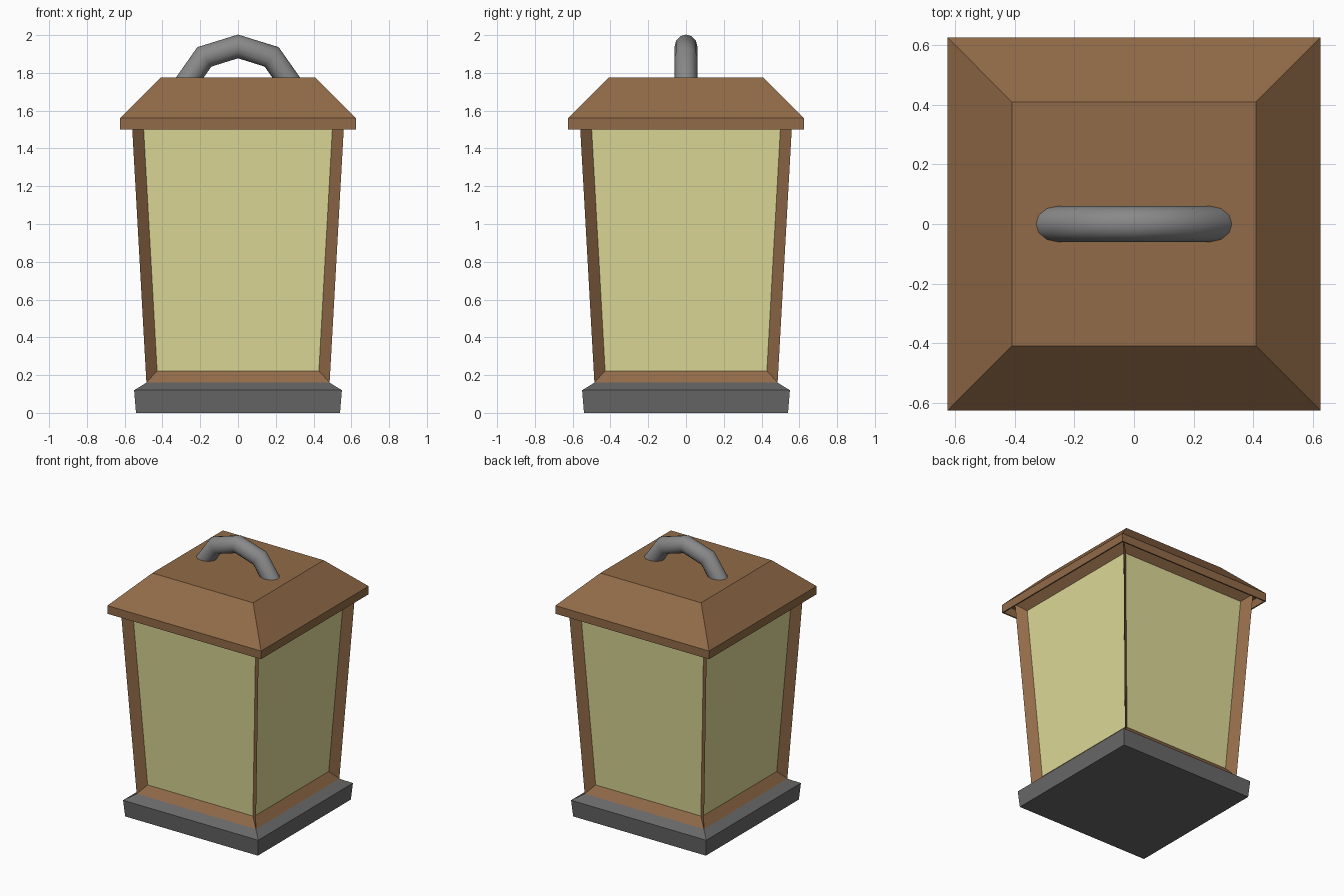
import bpy, bmesh, math
from mathutils import Vector

if "Cube" in bpy.data.objects:
    bpy.data.objects.remove(bpy.data.objects["Cube"])


def material(name, rgb):
    m = bpy.data.materials.new(name)
    m.diffuse_color = (*rgb, 1)
    m.use_nodes = True
    m.node_tree.nodes["Principled BSDF"].inputs["Base Color"].default_value = m.diffuse_color
    return m


WOOD = material("brown wood", (0.285, 0.146, 0.065))
GLASS = material("pale yellow glass", (0.73, 0.70, 0.31))
STONE = material("dark grey", (0.138, 0.138, 0.138))
IRON = material("mid grey metal", (0.25, 0.25, 0.25))


def finish(name, bm, *mats):
    bmesh.ops.recalc_face_normals(bm, faces=bm.faces)
    me = bpy.data.meshes.new(name)
    bm.to_mesh(me)
    bm.free()
    for m in mats:
        me.materials.append(m)
    ob = bpy.data.objects.new(name, me)
    bpy.context.collection.objects.link(ob)
    return ob


def bridge(bm, rings):
    """Join closed rings of points with quads and cap both ends."""
    vs = [[bm.verts.new(p) for p in r] for r in rings]
    n = len(vs[0])
    sides = []
    for a, b in zip(vs, vs[1:]):
        for i in range(n):
            j = (i + 1) % n
            sides.append(bm.faces.new((a[i], a[j], b[j], b[i])))
    bm.faces.new(vs[0][::-1])
    bm.faces.new(vs[-1])
    return sides


def square(h, z):
    return [(-h, -h, z), (h, -h, z), (h, h, z), (-h, h, z)]


def stack(profile):
    bm = bmesh.new()
    sides = bridge(bm, [square(h, z) for h, z in profile])
    return bm, sides


# Base plinth with sloped top edge
bm, _ = stack([(0.54, 0), (0.55, 0.12), (0.485, 0.16)])
finish("base", bm, STONE)

# Tapered body: each side becomes a frame with a recessed glass panel
bm, sides = stack([(0.485, 0.16), (0.563, 1.56)])
bmesh.ops.recalc_face_normals(bm, faces=bm.faces)
bmesh.ops.inset_individual(bm, faces=sides, thickness=0.06, depth=-0.05,
                           use_even_offset=True)
for f in sides:
    f.material_index = 1
finish("lantern_body", bm, WOOD, GLASS)

# Roof: hollow eave rim around the body top, sloped sides and flat top
bm, _ = stack([(0.562, 1.56), (0.615, 1.56), (0.615, 1.50), (0.625, 1.50),
               (0.625, 1.56), (0.41, 1.775)])
finish("roof", bm, WOOD)

# Handle: round tube mitred along a five-point arch
path = [Vector((x, 0, z)) for x, z in
        [(-0.28, 1.74), (-0.178, 1.885), (0, 1.94), (0.178, 1.885), (0.28, 1.74)]]
R, SIDES = 0.06, 12
rings = []
for i, p in enumerate(path):
    d_in = (p - path[i - 1]).normalized() if i else None
    d_out = (path[i + 1] - p).normalized() if i < len(path) - 1 else None
    d_in, d_out = d_in or d_out, d_out or d_in
    t = (d_in + d_out).normalized()
    normal = Vector((-t.z, 0, t.x)) / t.dot(d_in)
    rings.append([p + R * (math.cos(a) * normal + math.sin(a) * Vector((0, 1, 0)))
                  for a in (2 * math.pi * k / SIDES for k in range(SIDES))])
bm = bmesh.new()
bridge(bm, rings)
handle = finish("handle", bm, IRON)
bpy.context.view_layer.objects.active = handle
handle.select_set(True)
bpy.ops.object.shade_smooth_by_angle(angle=math.radians(45))
